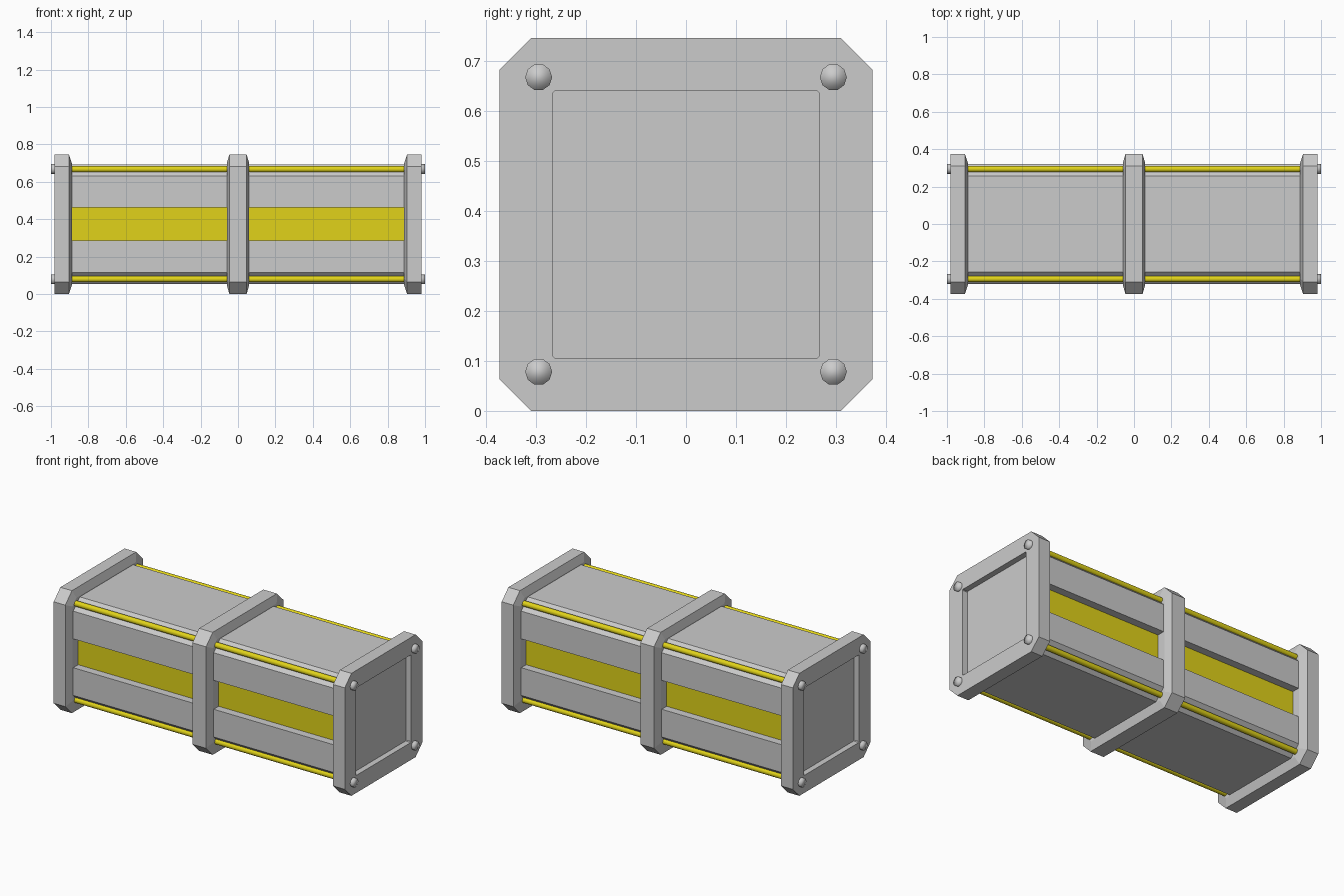
import bpy, bmesh, math

if "Cube" in bpy.data.objects:
    bpy.data.objects.remove(bpy.data.objects["Cube"])

CZ = 0.3735          # height of the long axis
HALF = 0.3735        # half width of the frames


def paint(obj, mat):
    if mat:
        obj.data.materials.append(mat)
    return obj


def octagon(h, c):
    """Square of half size h with corners cut by c, in (y, z)."""
    k = h - c
    return [(h, -k), (h, k), (k, h), (-k, h), (-h, k), (-h, -k), (-k, -h), (k, -h)]


def loft(name, sections, mat=None):
    """Skin matching (y, z) rings placed along x and cap both ends."""
    bm = bmesh.new()
    rings = [[bm.verts.new((x, y, CZ + z)) for y, z in ring] for x, ring in sections]
    n = len(rings[0])
    for a, b in zip(rings, rings[1:]):
        for i in range(n):
            j = (i + 1) % n
            bm.faces.new((a[i], a[j], b[j], b[i]))
    bm.faces.new(rings[0])
    bm.faces.new(rings[-1])
    bmesh.ops.recalc_face_normals(bm, faces=bm.faces)
    mesh = bpy.data.meshes.new(name)
    bm.to_mesh(mesh)
    bm.free()
    obj = bpy.data.objects.new(name, mesh)
    bpy.context.collection.objects.link(obj)
    return paint(obj, mat)


def cylinder(name, x0, x1, y, z, r, sides, mat=None, smooth_angle=50):
    bpy.ops.mesh.primitive_cylinder_add(
        vertices=sides, radius=r, depth=x1 - x0,
        location=((x0 + x1) / 2, y, CZ + z), rotation=(0, math.pi / 2, 0))
    obj = bpy.context.object
    obj.name = name
    bpy.ops.object.shade_smooth_by_angle(angle=math.radians(smooth_angle))
    return paint(obj, mat)


yellow = bpy.data.materials.new("yellow")
yellow.diffuse_color = (0.75, 0.65, 0.01, 1)
yellow.use_nodes = True
yellow.node_tree.nodes["Principled BSDF"].inputs["Base Color"].default_value = yellow.diffuse_color

# Main body: chamfered bar with a channel along each side
B, C, S, D = 0.32, 0.063, 0.088, 0.27
K = B - C
right = [(K, -B), (B, -K), (B, -S), (D, -S), (D, S), (B, S), (B, K), (K, B)]
body = right + [(-y, -z) for y, z in right]   # other half is a half turn
loft("body", [(-0.91, body), (0.91, body)])

# Yellow panels on the channel floors
for side, label in ((-1, "front"), (1, "back")):
    ya, yb = side * (D - 0.03), side * (D + 0.002)
    strip = [(ya, -S), (yb, -S), (yb, S), (ya, S)]
    loft(label + "_side_panel", [(-0.905, strip), (0.905, strip)], yellow)

# Frames: full outline, tapered outline, recess outline
full = octagon(HALF, 0.064)
taper = octagon(HALF - 0.048, 0.038)
recess = octagon(0.267, 0.004)

loft("middle_frame", [(-0.06, taper), (-0.046, full), (0.046, full), (0.06, taper)])
for s, label in ((-1, "left"), (1, "right")):
    loft(label + "_end_frame", [(s * 0.888, taper), (s * 0.904, full), (s * 0.982, full),
                                (s * 0.982, recess), (s * 0.947, recess)])

# Corner rods and their end bolts, softly shaded like domes
for y in (-1, 1):
    for z in (-1, 1):
        cylinder("corner_rod", -0.94, 0.94, y * 0.294, z * 0.294, 0.017, 10, yellow)
        for x0, x1 in ((-1.0, -0.96), (0.96, 1.0)):
            cylinder("end_bolt", x0, x1, y * 0.295, z * 0.295, 0.027, 10, None, 120)
